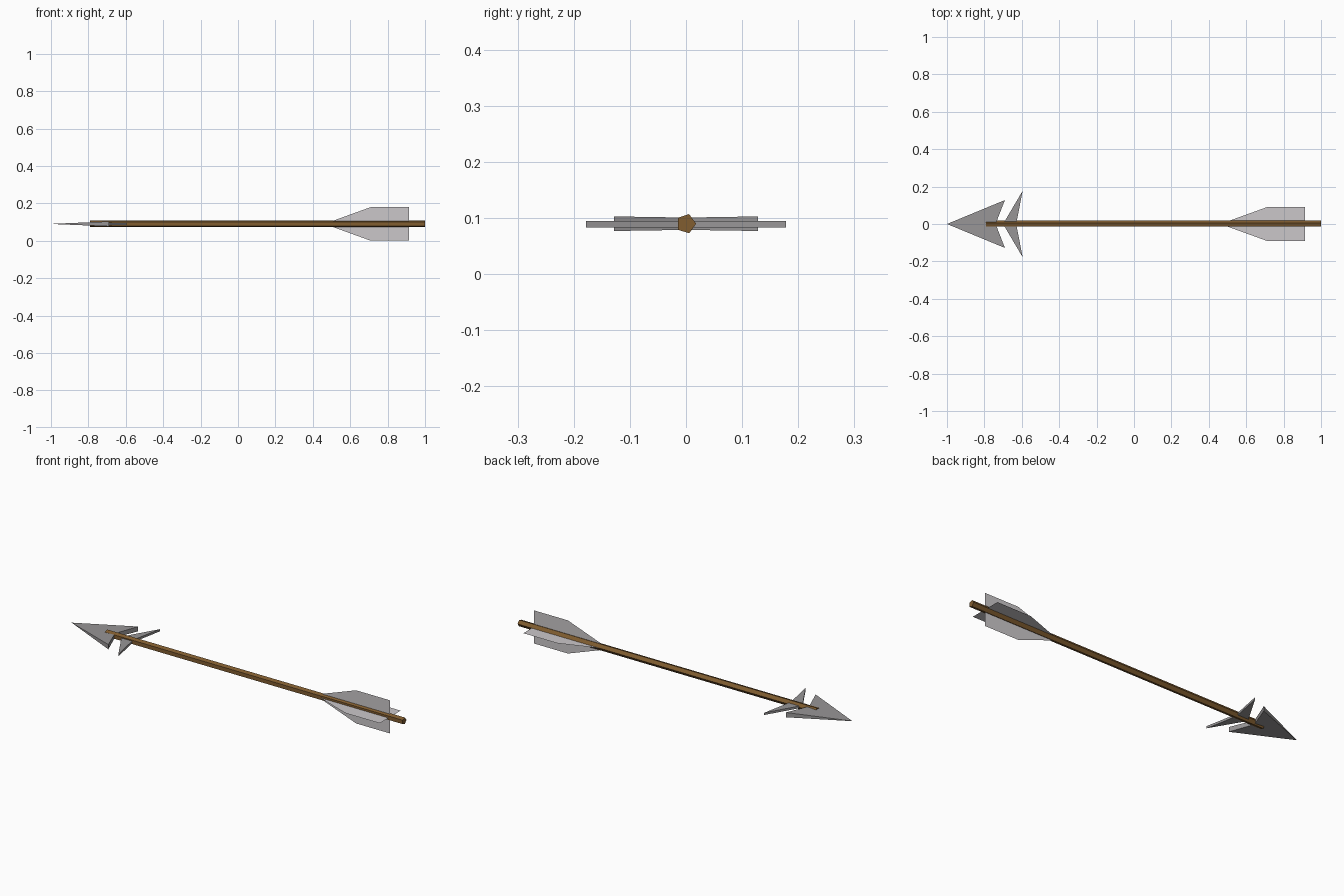
import bpy, bmesh, math

if "Cube" in bpy.data.objects:
    bpy.data.objects.remove(bpy.data.objects["Cube"])

CZ = 0.09  # height of the arrow axis


def material(name, rgb):
    m = bpy.data.materials.new(name)
    m.diffuse_color = (*rgb, 1)
    m.use_nodes = True
    m.node_tree.nodes["Principled BSDF"].inputs["Base Color"].default_value = m.diffuse_color
    return m


wood = material("brown wood", (0.22, 0.11, 0.03))
steel = material("grey steel", (0.31, 0.30, 0.305))
feather = material("pale feather", (0.60, 0.575, 0.59))


def make(name, verts, faces, mat):
    mesh = bpy.data.meshes.new(name)
    mesh.from_pydata(verts, [], faces)
    bm = bmesh.new()
    bm.from_mesh(mesh)
    bmesh.ops.recalc_face_normals(bm, faces=bm.faces)
    bm.to_mesh(mesh)
    bm.free()
    mesh.materials.append(mat)
    ob = bpy.data.objects.new(name, mesh)
    bpy.context.collection.objects.link(ob)
    return ob


def plate(name, outline, z, half):
    """Solid plate from a top outline; half(x) is its half thickness."""
    n = len(outline)
    verts = [(x, y, z + s * half(x)) for s in (1, -1) for x, y in outline]
    faces = [tuple(range(n)), tuple(range(2 * n - 1, n - 1, -1))]
    faces += [(i, i + n, (i + 1) % n + n, (i + 1) % n) for i in range(n)]
    return make(name, verts, faces, steel)


# Five-sided shaft with one corner toward +y
R = 0.018
ring = [(R * math.cos(i * math.tau / 5), CZ + R * math.sin(i * math.tau / 5)) for i in range(5)]
make("shaft", [(x, y, z) for x in (-0.79, 1.0) for y, z in ring],
     [tuple(range(5)), tuple(range(5, 10))] +
     [(i, (i + 1) % 5, (i + 1) % 5 + 5, i + 5) for i in range(5)], wood)

# Swept head, a wedge growing thicker toward the back
plate("arrow_head", [(-1.0, 0), (-0.69, -0.128), (-0.74, 0), (-0.69, 0.128)],
      CZ, lambda x: 0.0003 + 0.0127 * (x + 1) / 0.31)

# Two swept barbs behind the head
for side, label in ((1, "left"), (-1, "right")):
    plate("barb_" + label, [(-0.70, 0), (-0.63, 0), (-0.595, side * 0.178)],
          CZ - 0.001, lambda x: 0.006)

# Four thin feather vanes
for i in range(4):
    c, s = round(math.cos(i * math.pi / 2)), round(math.sin(i * math.pi / 2))
    profile = [(0.50, 0), (0.50, 0.014), (0.71, 0.09), (0.915, 0.09), (0.915, 0)]
    make(f"vane_{i + 1}", [(x, r * c, CZ + r * s) for x, r in profile],
         [tuple(range(5))], feather)
